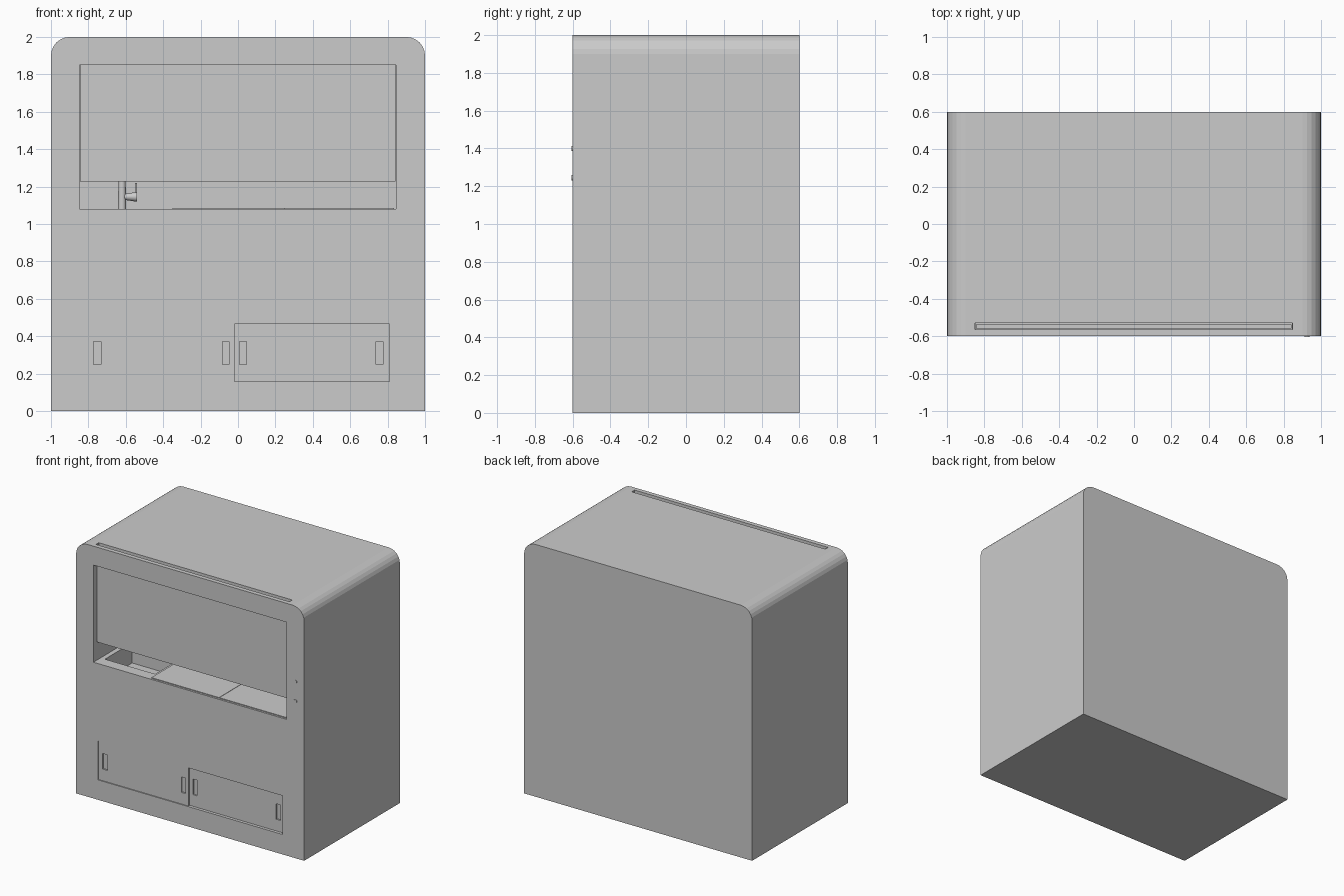
import bpy
import bmesh
from math import pi, sin, cos
from mathutils import Vector

cube = bpy.data.objects.get("Cube")
if cube:
    bpy.data.objects.remove(cube, do_unlink=True)

GREY = (0.6, 0.6, 0.6, 1)
mat = bpy.data.materials.new("light grey")
mat.use_nodes = True
mat.diffuse_color = GREY
mat.node_tree.nodes["Principled BSDF"].inputs["Base Color"].default_value = GREY


def finish(name, bm):
    """Turn a bmesh into a grey object."""
    bmesh.ops.recalc_face_normals(bm, faces=bm.faces)
    mesh = bpy.data.meshes.new(name)
    bm.to_mesh(mesh)
    bm.free()
    mesh.materials.append(mat)
    obj = bpy.data.objects.new(name, mesh)
    bpy.context.collection.objects.link(obj)
    return obj


def box(name, x, y, z):
    """Box from (min, max) pairs."""
    bm = bmesh.new()
    bmesh.ops.create_cube(bm, size=1)
    for v in bm.verts:
        v.co = Vector([(a + b) / 2 + c * (b - a) for (a, b), c in zip((x, y, z), v.co)])
    return finish(name, bm)


def rod(name, start, end, r1, r2):
    """Round, possibly tapered rod between two points."""
    a, b = Vector(start), Vector(end)
    bm = bmesh.new()
    bmesh.ops.create_cone(bm, cap_ends=True, segments=16, radius1=r1, radius2=r2,
                          depth=(b - a).length)
    bm.transform((b - a).to_track_quat('Z', 'Y').to_matrix().to_4x4())
    bmesh.ops.translate(bm, verts=bm.verts, vec=(a + b) / 2)
    obj = finish(name, bm)
    smooth(obj)
    return obj


def smooth(obj):
    bpy.ops.object.select_all(action='DESELECT')
    obj.select_set(True)
    bpy.context.view_layer.objects.active = obj
    bpy.ops.object.shade_smooth_by_angle()


def cut(obj, *boxes):
    """Subtract boxes and discard the cutters."""
    for spans in boxes:
        cutter = box("cutter", *spans)
        cutter.hide_render = True
        mod = obj.modifiers.new("cut", 'BOOLEAN')
        mod.operation = 'DIFFERENCE'
        mod.solver = 'EXACT'
        mod.object = cutter
        bpy.context.view_layer.objects.active = obj
        bpy.ops.object.modifier_apply(modifier=mod.name)
        bpy.data.objects.remove(cutter, do_unlink=True)


# Cabinet: front outline with rounded top corners, extruded to the back
R, STEPS = 0.1, 6
outline = [(-1, 0), (1, 0)]
for side, start in ((1, 0), (-1, pi / 2)):
    for i in range(STEPS + 1):
        t = start + i * pi / 2 / STEPS
        outline.append((side * (1 - R) + R * cos(t), 2 - R + R * sin(t)))
bm = bmesh.new()
face = bm.faces.new([bm.verts.new((x, -0.6, z)) for x, z in outline])
ext = bmesh.ops.extrude_face_region(bm, geom=[face])
bmesh.ops.translate(bm, vec=(0, 1.2, 0),
                    verts=[g for g in ext["geom"] if isinstance(g, bmesh.types.BMVert)])
cabinet = finish("cabinet", bm)
cut(cabinet,
    ((-0.848, 0.845), (-0.7, 0.5), (1.08, 1.85)),       # work chamber
    ((-0.85, 0.847), (-0.565, -0.53), (1.5, 2.1)),      # sash slot in the top
    ((-0.81, -0.37), (-0.51, -0.17), (0.92, 1.2)),      # sink basin
    ((-0.81, 0.81), (-0.7, -0.55), (0.158, 0.465)))     # cupboard recess

# Sliding sash
box("sash", (-0.846, 0.843), (-0.56, -0.538), (1.226, 1.97))

# Worktop plates beside the sink
for name, x in (("worktop_middle", (-0.35, 0.243)), ("worktop_right", (0.246, 0.835))):
    box(name, x, (-0.585, 0.495), (1.075, 1.086))

# Sliding cupboard doors with recessed finger pulls
for name, x, y, pulls in (
        ("left_panel_door", (-0.81, -0.02), -0.592, ((-0.773, -0.732), (-0.083, -0.048))),
        ("right_panel_door", (-0.04, 0.81), -0.576, ((0.008, 0.045), (0.737, 0.775)))):
    door = box(name, x, (y, y + 0.016), (0.158, 0.465))
    cut(door, *[(p, (y - 0.1, y + 0.012), (0.25, 0.373)) for p in pulls])

# Tap behind the sink: pillar, side valve, lever and curved spout
TX, TY = -0.62, -0.08
rod("tap_pillar", (TX, TY, 1.08), (TX, TY, 1.3), 0.022, 0.018)
rod("tap_valve", (TX, TY, 1.145), (-0.54, TY, 1.145), 0.014, 0.026)
rod("tap_lever", (-0.545, TY, 1.145), (-0.545, TY, 1.22), 0.006, 0.006)
curve = bpy.data.curves.new("tap_spout", 'CURVE')
curve.dimensions = '3D'
curve.bevel_depth = 0.014
curve.bevel_resolution = 2
curve.use_fill_caps = True
spline = curve.splines.new('POLY')
spline.points.add(11)
for i, p in enumerate(spline.points):
    t = i * pi / 11
    p.co = (TX, TY - 0.08 + 0.08 * cos(t), 1.3 + 0.08 * sin(t), 1)
curve.materials.append(mat)
spout = bpy.data.objects.new("tap_spout", curve)
bpy.context.collection.objects.link(spout)

# Small control studs on the front post
for name, z in (("lower_stud", 1.245), ("upper_stud", 1.4)):
    rod(name, (0.925, -0.59, z), (0.925, -0.605, z), 0.014, 0.014)
